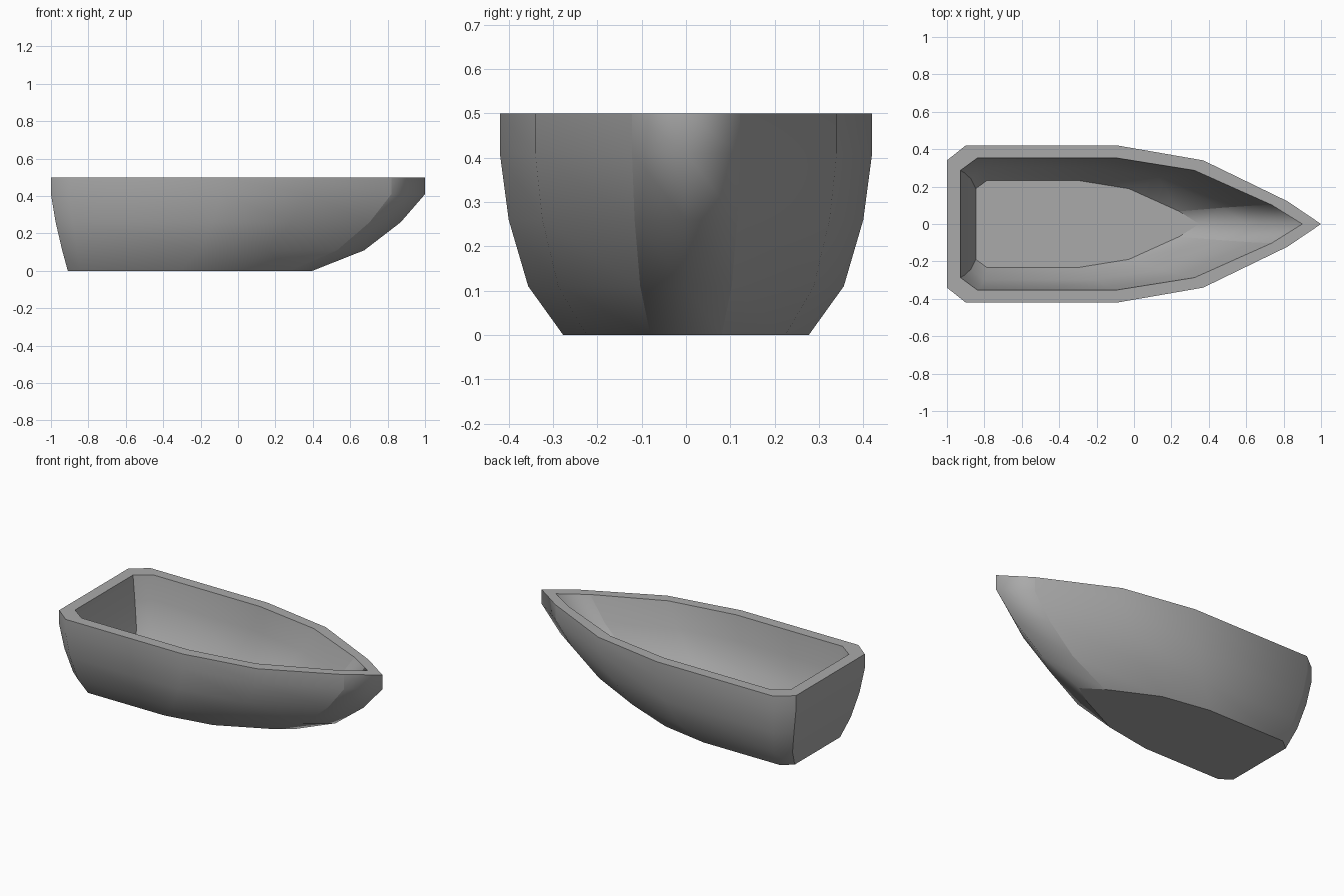
import bpy, bmesh

cube = bpy.data.objects.get("Cube")
if cube:
    bpy.data.objects.remove(cube)

grey = bpy.data.materials.new("hull grey")
grey.use_nodes = True
colour = (0.4, 0.4, 0.4, 1)
grey.diffuse_color = colour
grey.node_tree.nodes["Principled BSDF"].inputs["Base Color"].default_value = colour

# Half deck outline, stern to bow: fraction of length, fraction of half width
half = [(0, 0.81), (0.05, 1), (0.455, 1), (0.685, 0.81), (0.91, 0.29)]
outline = half + [(1, 0)] + [(x, -y) for x, y in reversed(half)]
count = len(outline)
tip = len(half)

# Hull levels: height, stern x, bow x, half width
outer = [(0, -0.91, 0.397, 0.277), (0.11, -0.94, 0.675, 0.356),
         (0.26, -0.975, 0.87, 0.40), (0.41, -1, 1, 0.42), (0.5, -1, 1, 0.42)]


# The cavity repeats the curved levels, narrower and raised to the rim
def cavity(level):
    z, stern, bow, width = level
    return (z + 0.09, stern * 0.914 - 0.014, bow * 0.914 - 0.014, width * 0.842)


inner = [cavity(level) for level in reversed(outer[:-1])]

bm = bmesh.new()


def ring(level):
    z, stern, bow, width = level
    return [bm.verts.new((stern + (bow - stern) * u, width * v, z)) for u, v in outline]


rings = [ring(level) for level in outer + inner]
rim = len(outer) - 1
region = {}

# Skin the outside, the rim and the inside as one continuous shell
for level, (low, high) in enumerate(zip(rings, rings[1:])):
    for i in range(count):
        j = (i + 1) % count
        face = bm.faces.new((low[i], low[j], high[j], high[i]))
        if level == rim:
            region[face] = "rim"
        elif j == 0:
            region[face] = "transom"
        else:
            region[face] = "bow" if tip in (i, j) else "side"

# Flat keel and inside floor
region[bm.faces.new(rings[0])] = "keel"
region[bm.faces.new(rings[-1])] = "floor"
bmesh.ops.recalc_face_normals(bm, faces=bm.faces[:])

# Smooth sides and bow, with crisp borders between the regions
for face in bm.faces:
    face.smooth = True
for edge in bm.edges:
    a, b = edge.link_faces
    edge.smooth = region[a] == region[b]

mesh = bpy.data.meshes.new("boat_hull")
bm.to_mesh(mesh)
bm.free()
mesh.materials.append(grey)
hull = bpy.data.objects.new("boat_hull", mesh)
bpy.context.collection.objects.link(hull)
